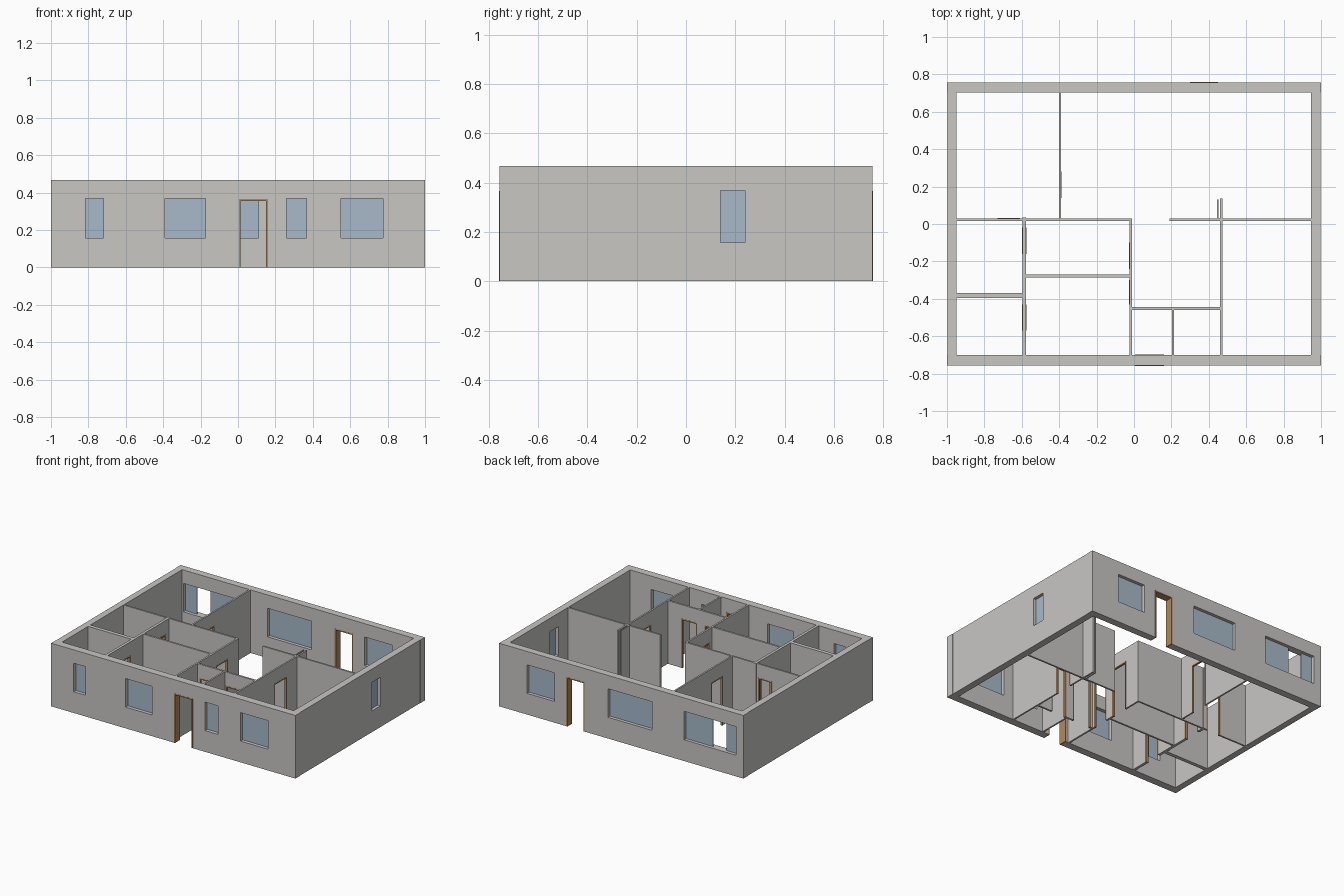
import bpy, bmesh
from mathutils import Vector

cube = bpy.data.objects.get("Cube")
if cube:
    bpy.data.objects.remove(cube, do_unlink=True)

HEIGHT = 0.467
DOOR_TOP = 0.365
SILL, HEAD = 0.157, 0.368
TRIM = 0.009


def material(name, rgb):
    m = bpy.data.materials.new(name)
    m.use_nodes = True
    m.diffuse_color = (*rgb, 1)
    m.node_tree.nodes["Principled BSDF"].inputs["Base Color"].default_value = (*rgb, 1)
    return m


PLASTER = material("warm grey plaster", (0.58, 0.57, 0.55))
GLASS = material("pale blue glass", (0.39, 0.49, 0.58))
WOOD = material("tan wood", (0.43, 0.25, 0.12))


def finish(bm, name, mat):
    bmesh.ops.recalc_face_normals(bm, faces=bm.faces)
    mesh = bpy.data.meshes.new(name)
    bm.to_mesh(mesh)
    bm.free()
    mesh.materials.append(mat)
    ob = bpy.data.objects.new(name, mesh)
    bpy.context.collection.objects.link(ob)


def place(axis, along, across, z):
    """Point from wall coordinates; a wall runs along axis x or y."""
    return Vector((along, across, z) if axis == "x" else (across, along, z))


def add_box(bm, axis, along, across, z):
    verts = bmesh.ops.create_cube(bm, size=1)["verts"]
    lo = place(axis, along[0], across[0], z[0])
    hi = place(axis, along[1], across[1], z[1])
    for v in verts:
        v.co = (lo + hi) / 2 + v.co * (hi - lo)


def wall(name, axis, along, across, doors=(), windows=(), open_panes=()):
    """Wall with cut openings, lined doorways and glazed windows."""
    holes = [(a, b, 0, DOOR_TOP) for a, b in doors]
    holes += [(a, b, SILL, HEAD) for a, b in windows]
    us = sorted({*along, *(u for h in holes for u in h[:2])})
    zs = sorted({0, HEIGHT, *(z for h in holes for z in h[2:])})

    # Sheet of panels with the openings left out, then thickened
    bm = bmesh.new()
    for u0, u1 in zip(us, us[1:]):
        for z0, z1 in zip(zs, zs[1:]):
            u, z = (u0 + u1) / 2, (z0 + z1) / 2
            if any(h[0] < u < h[1] and h[2] < z < h[3] for h in holes):
                continue
            bm.faces.new([bm.verts.new(place(axis, p, across[0], q))
                          for p, q in ((u0, z0), (u1, z0), (u1, z1), (u0, z1))])
    bmesh.ops.remove_doubles(bm, verts=bm.verts, dist=1e-5)
    ext = bmesh.ops.extrude_face_region(bm, geom=bm.faces[:], use_keep_orig=True)
    moved = [g for g in ext["geom"] if isinstance(g, bmesh.types.BMVert)]
    bmesh.ops.translate(bm, verts=moved, vec=place(axis, 0, across[1] - across[0], 0))
    bmesh.ops.recalc_face_normals(bm, faces=bm.faces)
    bmesh.ops.dissolve_limit(bm, angle_limit=0.01, verts=bm.verts, edges=bm.edges)
    finish(bm, name, PLASTER)

    # Timber lining of each doorway
    lining = (across[0] - 0.001, across[1] + 0.001)
    for i, (a, b) in enumerate(doors):
        bm = bmesh.new()
        add_box(bm, axis, (a, a + TRIM), lining, (0, DOOR_TOP))
        add_box(bm, axis, (b - TRIM, b), lining, (0, DOOR_TOP))
        add_box(bm, axis, (a + TRIM, b - TRIM), lining, (DOOR_TOP - TRIM, DOOR_TOP))
        finish(bm, f"{name}_door_frame_{i + 1}", WOOD)

    # Glass in the middle of the wall, skipping any open pane
    mid = sum(across) / 2
    for i, (a, b) in enumerate(windows):
        bm = bmesh.new()
        gaps = [g for g in open_panes if a < g[0] < b]
        ends = [a, *(u for g in gaps for u in g), b]
        for p, q in zip(ends[::2], ends[1::2]):
            add_box(bm, axis, (p, q), (mid - 0.003, mid + 0.003), (SILL, HEAD))
        finish(bm, f"{name}_glass_{i + 1}", GLASS)


# Outer walls
wall("front_wall", "x", (-1, 1), (-0.757, -0.70), doors=[(0.005, 0.16)],
     windows=[(-0.815, -0.72), (-0.39, -0.175), (0.26, 0.365), (0.55, 0.775)])
wall("back_wall", "x", (-1, 1), (0.703, 0.757), doors=[(0.30, 0.45)],
     windows=[(-0.94, -0.515), (-0.25, 0.11), (0.545, 0.77)],
     open_panes=[(-0.845, -0.735)])
wall("left_wall", "y", (-0.70, 0.703), (0.947, 0.998), windows=[(0.14, 0.24)])
wall("right_wall", "y", (-0.70, 0.703), (-0.998, -0.95))

# Partitions running across the house
wall("middle_partition", "x", (-0.95, -0.012), (0.017, 0.030), doors=[(-0.73, -0.61)])
wall("living_room_partition", "x", (0.19, 0.947), (0.017, 0.030))
wall("bathroom_partition", "x", (-0.95, -0.597), (-0.396, -0.368))
wall("bedroom_partition", "x", (-0.577, -0.024), (-0.285, -0.271))
wall("entry_partition", "x", (-0.012, 0.462), (-0.459, -0.445),
     doors=[(0.005, 0.16), (0.22, 0.35)])

# Partitions running front to back
wall("kitchen_partition", "y", (0.03, 0.703), (-0.401, -0.389), doors=[(0.14, 0.28)])
wall("closet_partition", "y", (-0.70, 0.035), (-0.597, -0.577),
     doors=[(-0.57, -0.43), (-0.16, -0.02)])
wall("hall_partition", "y", (-0.70, 0.03), (-0.025, -0.012),
     doors=[(-0.43, -0.30), (-0.24, -0.10)])
wall("entry_side_partition", "y", (-0.70, -0.459), (0.202, 0.214))
wall("east_partition", "y", (-0.70, 0.135), (0.460, 0.472), doors=[(-0.25, -0.10)])
wall("partition_fin", "y", (0.03, 0.13), (0.443, 0.451))
